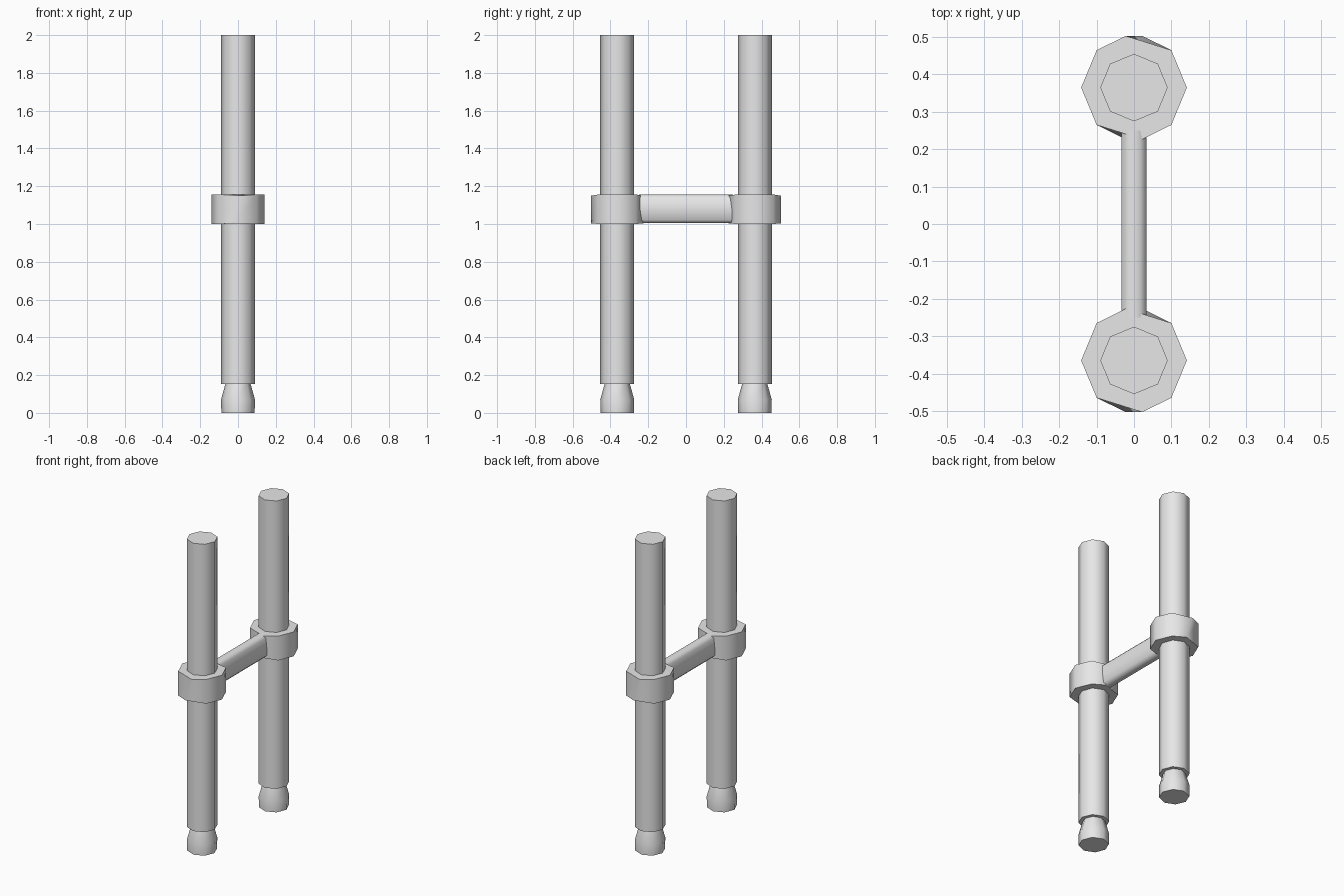
import bpy, bmesh, math
from mathutils import Vector

if "Cube" in bpy.data.objects:
    bpy.data.objects.remove(bpy.data.objects["Cube"])

grey = bpy.data.materials.new("plain_grey")
grey.diffuse_color = (0.8, 0.8, 0.8, 1)
grey.use_nodes = True
grey.node_tree.nodes["Principled BSDF"].inputs["Base Color"].default_value = grey.diffuse_color

ROD_Y = 0.364      # distance of each rod from the centre
SIDES = 8


def ring(radius, z, y):
    """Octagon with its corners on the axes."""
    return [Vector((radius * math.cos(i * math.tau / SIDES),
                    y + radius * math.sin(i * math.tau / SIDES), z))
            for i in range(SIDES)]


def loft(name, rings):
    """Skin a stack of rings and cap both ends."""
    bm = bmesh.new()
    loops = [[bm.verts.new(p) for p in r] for r in rings]
    n = len(loops[0])
    for a, b in zip(loops, loops[1:]):
        for i in range(n):
            j = (i + 1) % n
            bm.faces.new((a[i], a[j], b[j], b[i]))
    bm.faces.new(loops[0][::-1])
    bm.faces.new(loops[-1])
    bmesh.ops.recalc_face_normals(bm, faces=bm.faces)
    mesh = bpy.data.meshes.new(name)
    bm.to_mesh(mesh)
    bm.free()
    mesh.materials.append(grey)
    mesh.shade_smooth()
    mesh.set_sharp_from_angle(angle=math.radians(50))
    obj = bpy.data.objects.new(name, mesh)
    bpy.context.collection.objects.link(obj)
    return obj


for label, y in (("front", -ROD_Y), ("back", ROD_Y)):
    # Long octagonal rod
    loft(label + "_rod", [ring(0.09, 0.152, y), ring(0.09, 2.0, y)])

    # Foot with a tapered neck
    loft(label + "_foot", [ring(0.088, 0, y), ring(0.09, 0.07, y),
                           ring(0.066, 0.156, y)])

    # Collar whose front and back corners are slightly skewed
    low, high = ring(0.141, 1.0, y), ring(0.141, 1.156, y)
    for i, s in ((2, 1), (6, -1)):
        low[i] += Vector((0.022 * s, -0.003 * s, 0.004))
        high[i] += Vector((-0.022 * s, -0.003 * s, -0.006))
    loft(label + "_collar", [low, high])

# Bridge with chamfered edges between the collars
w, z0, z1, c = 0.034, 1.004, 1.155, 0.018
section = [(w, z0 + c), (w, z1 - c), (w - c, z1), (c - w, z1),
           (-w, z1 - c), (-w, z0 + c), (c - w, z0), (w - c, z0)]
loft("bridge", [[Vector((x, y, z)) for x, z in section]
                for y in (-0.25, 0.25)])
